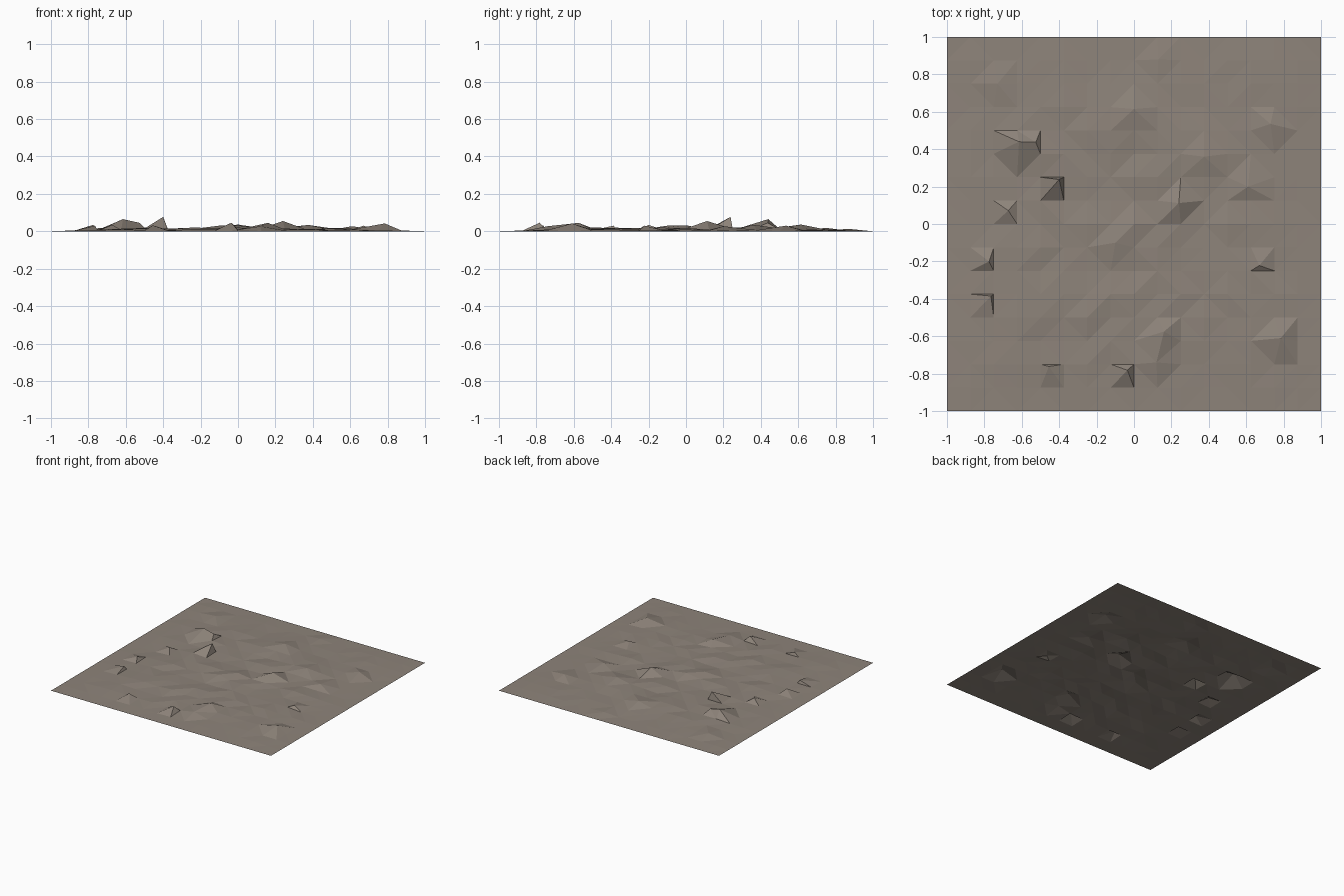
import bpy, bmesh, random
from mathutils import Vector

if "Cube" in bpy.data.objects:
    bpy.data.objects.remove(bpy.data.objects["Cube"])

random.seed(7)
CELLS, STEP = 16, 0.125

# Broad mounds: grid corner (x, y) pulled to a new point (x, y, z)
MOUNDS = [
    ((-.625, .375), (-.615, .44, .065)), ((0, .625), (0, .615, .036)),
    ((.75, .5), (.73, .535, .03)), ((.375, .375), (.375, .36, .034)),
    ((.25, .125), (.24, .112, .055)), ((.625, .25), (.61, .2, .027)),
    ((.75, -.625), (.785, -.61, .042)), ((.125, -.625), (.16, -.575, .045)),
    ((.125, -.75), (.12, -.74, .027)), ((-.125, -.125), (-.1, -.1, .03)),
    ((0, 0), (0, 0, .032)), ((-.75, .75), (-.73, .75, .018)),
    ((.125, .875), (.13, .88, .012)),
]
# Small sharp rocks: the cell under the tip is poked into a pyramid
ROCKS = [
    (-.525, .437, .045), (-.40, .238, .077), (-.672, .072, .034),
    (-.775, -.20, .034), (-.765, -.385, .03), (.67, -.222, .03),
    (-.035, -.782, .046), (-.455, -.762, .032),
]

# Ground sheet with low random bumps that fade towards the flat border
bm = bmesh.new()
bmesh.ops.create_grid(bm, x_segments=CELLS, y_segments=CELLS, size=1)
for v in bm.verts:
    edge = 1 - max(abs(v.co.x), abs(v.co.y))
    fade = min(1, max(0, edge / 0.5))
    v.co.z = fade * (0.006 + 0.014 * random.random()) if edge > 0.01 else 0

for corner, tip in MOUNDS:
    v = min(bm.verts, key=lambda w: (w.co.xy - Vector(corner)).length)
    v.co = tip

# Poke each rock cell, located by its undisplaced grid indices
def cell_centre(n):
    return (int((n + 1) / STEP) + 0.5) * STEP - 1

for x, y, z in ROCKS:
    c = Vector((cell_centre(x), cell_centre(y)))
    face = min(bm.faces, key=lambda f: (f.calc_center_median().xy - c).length)
    tip = bmesh.ops.poke(bm, faces=[face])["verts"][0]
    tip.co = (x, y, z)

bmesh.ops.triangulate(bm, faces=bm.faces[:])
bm.normal_update()

mesh = bpy.data.meshes.new("rocky_ground")
bm.to_mesh(mesh)
bm.free()
ground = bpy.data.objects.new("rocky_ground", mesh)
bpy.context.collection.objects.link(ground)

stone = bpy.data.materials.new("grey brown stone")
stone.diffuse_color = (0.27, 0.23, 0.195, 1)
stone.use_nodes = True
stone.node_tree.nodes["Principled BSDF"].inputs["Base Color"].default_value = stone.diffuse_color
mesh.materials.append(stone)
